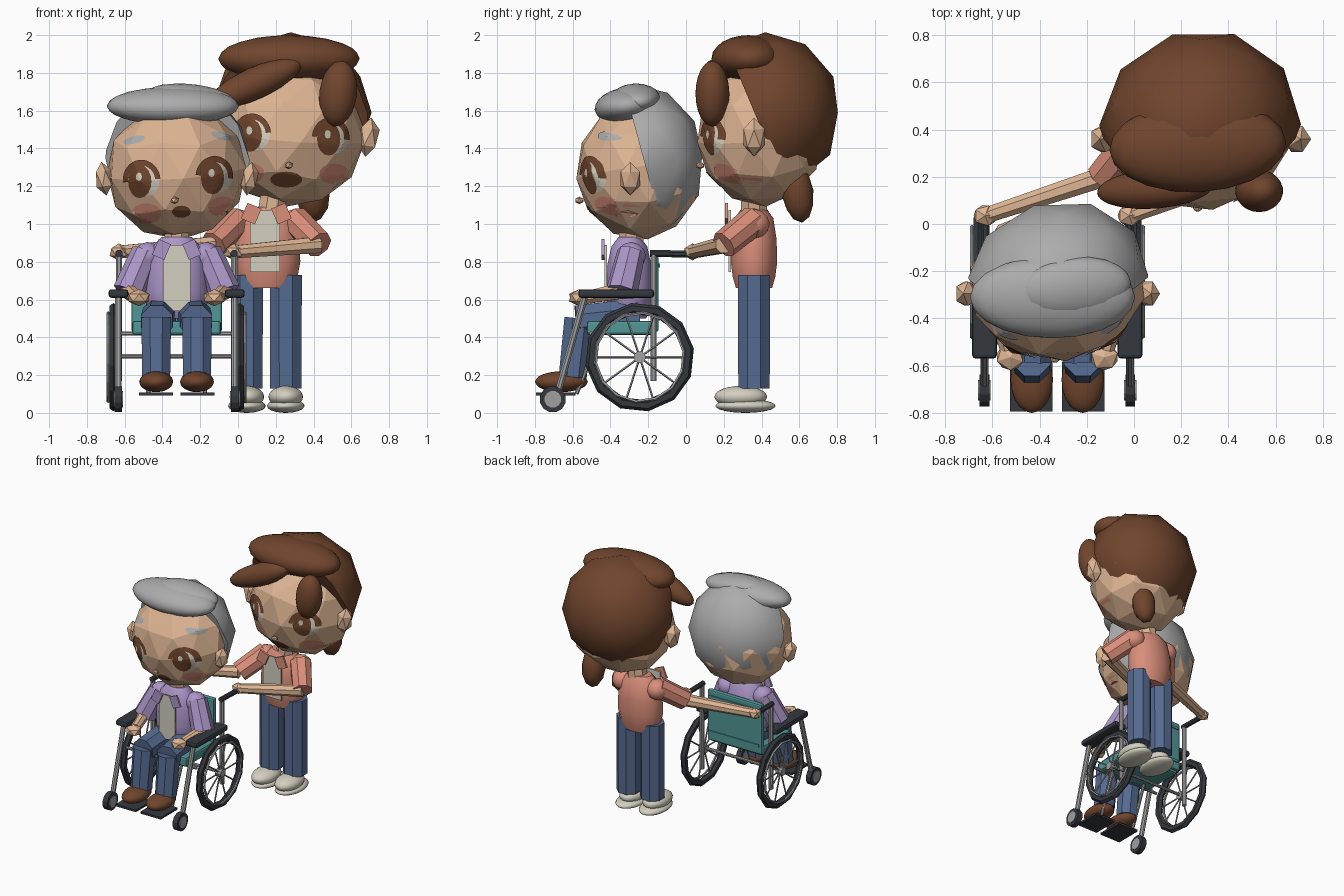
import bpy, bmesh, math
from mathutils import Vector, Matrix, Euler
from mathutils.bvhtree import BVHTree

if "Cube" in bpy.data.objects:
    bpy.data.objects.remove(bpy.data.objects["Cube"])


def mat(name, r, g, b):
    m = bpy.data.materials.new(name)
    lin = [((c / 255 + 0.055) / 1.055) ** 2.4 for c in (r, g, b)]
    m.diffuse_color = (*lin, 1)
    m.use_nodes = True
    m.node_tree.nodes["Principled BSDF"].inputs["Base Color"].default_value = m.diffuse_color
    return m


BROWN = mat("brown", 112, 69, 45)
GREY = mat("grey_hair", 172, 172, 172)
SKIN = mat("skin", 222, 181, 148)
SALMON = mat("salmon", 218, 142, 122)
PURPLE = mat("lilac", 172, 150, 200)
JEANS = mat("denim", 86, 107, 145)
TEAL = mat("teal", 82, 150, 150)
DARK = mat("charcoal", 52, 56, 62)
CREAM = mat("cream", 212, 207, 192)
METAL = mat("metal", 160, 160, 160)


def finish(name, bm, m, smooth=False, angle=40):
    bmesh.ops.recalc_face_normals(bm, faces=bm.faces)
    me = bpy.data.meshes.new(name)
    bm.to_mesh(me)
    bm.free()
    me.materials.append(m)
    ob = bpy.data.objects.new(name, me)
    bpy.context.collection.objects.link(ob)
    if smooth:
        bpy.ops.object.select_all(action='DESELECT')
        ob.select_set(True)
        bpy.context.view_layer.objects.active = ob
        bpy.ops.object.shade_smooth_by_angle(angle=math.radians(angle))
    return ob


def blob(name, m, loc, r, rot=(0, 0, 0), sub=2, smooth=True, cut=None):
    """Ellipsoid; cut=(point, normal) keeps only the side the normal points to."""
    bm = bmesh.new()
    bmesh.ops.create_icosphere(bm, subdivisions=sub, radius=1)
    M = Matrix.Translation(loc) @ Euler(rot).to_matrix().to_4x4() @ Matrix.Diagonal((*r, 1))
    bm.transform(M)
    if cut:
        g = bm.verts[:] + bm.edges[:] + bm.faces[:]
        bmesh.ops.bisect_plane(bm, geom=g, plane_co=cut[0], plane_no=cut[1], clear_inner=True)
        bmesh.ops.holes_fill(bm, edges=[e for e in bm.edges if e.is_boundary])
    return finish(name, bm, m, smooth, 60)


def tube(name, m, a, b, r1, r2=None, n=8, smooth=False):
    a, b = Vector(a), Vector(b)
    bm = bmesh.new()
    bmesh.ops.create_cone(bm, cap_ends=True, segments=n, radius1=r1,
                          radius2=r1 if r2 is None else r2, depth=(b - a).length)
    q = (b - a).to_track_quat('Z', 'Y').to_matrix().to_4x4()
    bm.transform(Matrix.Translation((a + b) / 2) @ q @ Matrix.Rotation(math.pi / n, 4, 'Z'))
    return finish(name, bm, m, smooth)


def box(name, m, loc, size, rot=(0, 0, 0), bevel=0.0):
    bm = bmesh.new()
    bmesh.ops.create_cube(bm, size=1)
    bm.transform(Matrix.Diagonal((*size, 1)))
    if bevel:
        bmesh.ops.bevel(bm, geom=bm.edges[:], offset=bevel, segments=2, profile=0.5, affect='EDGES')
    bm.transform(Matrix.Translation(loc) @ Euler(rot).to_matrix().to_4x4())
    return finish(name, bm, m)


def lathe(name, m, x, y, prof, depth, n=14):
    """Turned body, flattened front to back; prof = (radius, z) pairs."""
    bm = bmesh.new()
    rings = [[bm.verts.new((x + r * math.cos(t * math.tau / n),
                            y + r * depth * math.sin(t * math.tau / n), z))
              for t in range(n)] for r, z in prof]
    for p, q in zip(rings, rings[1:]):
        for i in range(n):
            bm.faces.new((p[i], p[(i + 1) % n], q[(i + 1) % n], q[i]))
    bm.faces.new(rings[0])
    bm.faces.new(rings[-1])
    return finish(name, bm, m, True)


def ring(name, m, c, R, r, width, n, k):
    """Torus around the x axis with an elliptical section."""
    bm = bmesh.new()
    vs = [[bm.verts.new((c[0] + width * math.sin(b * math.tau / k),
                         c[1] + (R + r * math.cos(b * math.tau / k)) * math.cos((a + .3) * math.tau / n),
                         c[2] + (R + r * math.cos(b * math.tau / k)) * math.sin((a + .3) * math.tau / n)))
           for b in range(k)] for a in range(n)]
    for a in range(n):
        for b in range(k):
            A, B = vs[a], vs[(a + 1) % n]
            bm.faces.new((A[b], B[b], B[(b + 1) % k], A[(b + 1) % k]))
    return finish(name, bm, m)


def decal(name, m, head, x, z, rx, rz, lift=0.004, tilt=0.0, n=16, top=False):
    """Thin painted ellipse laid on the front of a head; top keeps an upper arc only."""
    me = head.data
    tree = BVHTree.FromPolygons([v.co for v in me.vertices], [p.vertices[:] for p in me.polygons])
    bm = bmesh.new()
    fr = (0.72, 0.86, 1.0) if top else (0.02, 0.25, 0.5, 0.75, 1.0)
    span = math.pi if top else math.tau
    rows = []
    for f in fr:
        row = []
        for i in range(n + 1 if top else n):
            t = span * i / n
            u, w = rx * f * math.cos(t), rz * f * math.sin(t)
            px, pz = x + u * math.cos(tilt) - w * math.sin(tilt), z + u * math.sin(tilt) + w * math.cos(tilt)
            hit = tree.ray_cast(Vector((px, -3, pz)), Vector((0, 1, 0)))[0]
            if hit is None:
                hit = tree.find_nearest(Vector((px, head["front"], pz)))[0]
            row.append(bm.verts.new((hit.x, hit.y - lift, hit.z)))
        rows.append(row)
    for p, q in zip(rows, rows[1:]):
        for i in range(n):
            j = i + 1 if top else (i + 1) % n
            bm.faces.new((p[i], p[j], q[j], q[i]))
    if not top:
        bm.faces.new(rows[0])
    return finish(name, bm, m)


def face(who, head, eyes, brow, mouth, cheeks, nose, front):
    head["front"] = front
    for s, (x, z) in zip((-1, 1), eyes):
        decal(who + "_eye_white", CREAM, head, x + 0.02, z, 0.075, 0.085, 0.004)
        decal(who + "_iris", BROWN, head, x - 0.01, z - 0.005, 0.062, 0.088, 0.007)
        decal(who + "_eye_glint", CREAM, head, x - 0.015, z + 0.02, 0.016, 0.022, 0.0095)
        decal(who + "_lashes", BROWN, head, x, z, 0.1, 0.11, 0.009, 0.1 * -s, top=True)
        if brow:
            decal(who + "_brow", brow, head, x + 0.04 * s, z + 0.215, 0.06, 0.02, 0.005, -0.25 * s)
    for x, z in cheeks:
        decal(who + "_cheek", SALMON, head, x, z, 0.08, 0.055, 0.003)
    decal(who + "_mouth", BROWN, head, *mouth, 0.006)
    blob(who + "_nose", SKIN, nose, (0.025, 0.025, 0.02), sub=1, smooth=False)


# ---------- seated elder ----------
CX = -0.325
head = blob("elder_head", SKIN, (-0.325, -0.25, 1.28), (0.378, 0.335, 0.365), (0.12, -0.08, 0.1), smooth=False)
face("elder", head, [(-0.51, 1.23), (-0.125, 1.25)], GREY, (-0.30, 1.065, 0.05, 0.032),
     [(-0.485, 1.055), (-0.08, 1.09)], (-0.335, -0.565, 1.125), -0.5)
blob("elder_back_hair", GREY, (-0.325, -0.245, 1.335), (0.395, 0.34, 0.405), (0.1, 0, 0.3),
     cut=((0, -0.24, 1.4), (0, 1, 0.27)))
blob("elder_fringe", GREY, (-0.345, -0.31, 1.625), (0.35, 0.175, 0.1), (0.12, 0, 0), 3)
blob("elder_quiff", GREY, (-0.25, -0.27, 1.665), (0.24, 0.13, 0.075), (0.1, 0.1, 0.1), 3)
for s in (-1, 1):
    blob("elder_ear", SKIN, (CX + s * 0.385, -0.295, 1.24), (0.05, 0.06, 0.09), (0, s * 0.15, 0), 1, False)
tube("elder_neck", SKIN, (CX, -0.29, 0.86), (CX, -0.29, 0.98), 0.07)
lathe("elder_torso", PURPLE, CX, -0.3, [(0.12, 0.5), (0.16, 0.55), (0.168, 0.65), (0.16, 0.78),
                                        (0.13, 0.88), (0.08, 0.93)], 0.75)
box("elder_shirt_front", CREAM, (CX, -0.425, 0.715), (0.145, 0.012, 0.35))
for s in (-1, 1):
    X = lambda d: CX + s * d
    box("elder_collar", PURPLE, (X(0.08), -0.44, 0.865), (0.07, 0.015, 0.09), (0, -s * 0.4, 0))
    blob("elder_shoulder", PURPLE, (X(0.155), -0.29, 0.83), (0.08, 0.08, 0.075))
    tube("elder_sleeve", PURPLE, (X(0.165), -0.29, 0.85), (X(0.255), -0.34, 0.64), 0.075, 0.085)
    tube("elder_forearm", SKIN, (X(0.255), -0.35, 0.645), (X(0.21), -0.53, 0.61), 0.045, 0.036)
    blob("elder_hand", SKIN, (X(0.2), -0.565, 0.61), (0.065, 0.06, 0.045), (0, 0, s * 0.3), 1, False)
    tube("elder_thigh", JEANS, (X(0.09), -0.25, 0.52), (X(0.105), -0.58, 0.485), 0.095, 0.09)
    tube("elder_shin", JEANS, (X(0.108), -0.565, 0.5), (X(0.108), -0.60, 0.19), 0.085, 0.08)
    blob("elder_shoe", BROWN, (X(0.108), -0.66, 0.165), (0.09, 0.14, 0.055), sub=3)

# ---------- wheelchair ----------
box("seat", TEAL, (CX, -0.345, 0.45), (0.47, 0.36, 0.075), bevel=0.015)
box("backrest", TEAL, (CX, -0.165, 0.63), (0.48, 0.04, 0.4), bevel=0.012)
for z in (0.5, 0.78):
    box("backrest_seam", TEAL, (CX, -0.143, z), (0.44, 0.012, 0.02))
tube("axle", METAL, (CX - 0.35, -0.245, 0.3), (CX + 0.35, -0.245, 0.3), 0.012)
tube("cross_bar", METAL, (CX - 0.31, -0.5, 0.42), (CX + 0.31, -0.5, 0.42), 0.012)
for s in (-1, 1):
    X = lambda d: CX + s * d
    ring("tyre", DARK, (X(0.335), -0.245, 0.295), 0.26, 0.03, 0.024, 12, 6)
    ring("push_rim", METAL, (X(0.362), -0.245, 0.295), 0.235, 0.009, 0.009, 14, 5)
    tube("hub", METAL, (X(0.315), -0.245, 0.295), (X(0.365), -0.245, 0.295), 0.032, n=10)
    for i in range(10):
        a = math.tau * i / 10
        tube("spoke", METAL, (X(0.338), -0.245, 0.295),
             (X(0.338), -0.245 + 0.245 * math.cos(a), 0.295 + 0.245 * math.sin(a)), 0.006, n=5)
    tube("rear_post", METAL, (X(0.305), -0.172, 0.17), (X(0.305), -0.172, 0.85), 0.018)
    tube("handle_bar", DARK, (X(0.305), -0.19, 0.845), (X(0.305), 0.03, 0.84), 0.02)
    tube("front_post", METAL, (X(0.308), -0.535, 0.62), (X(0.308), -0.68, 0.1), 0.019)
    box("armrest", DARK, (X(0.308), -0.37, 0.632), (0.105, 0.4, 0.045), bevel=0.015)
    tube("caster", DARK, (X(0.288), -0.705, 0.072), (X(0.33), -0.705, 0.072), 0.07, n=12)
    tube("caster_hub", METAL, (X(0.283), -0.705, 0.072), (X(0.335), -0.705, 0.072), 0.045, n=12)
    tube("footrest_arm", METAL, (X(0.15), -0.45, 0.42), (X(0.15), -0.58, 0.1), 0.012)
    box("footplate", DARK, (X(0.11), -0.69, 0.1), (0.18, 0.21, 0.016))

# ---------- standing carer ----------
BX, BY = 0.15, 0.36
head = blob("carer_head", SKIN, (0.285, 0.39, 1.465), (0.395, 0.335, 0.375), (0.1, 0.06, 0.15), smooth=False)
face("carer", head, [(0.075, 1.475), (0.49, 1.455)], None, (0.255, 1.235, 0.085, 0.042),
     [(0.06, 1.27), (0.51, 1.265)], (0.27, 0.075, 1.31), 0.15)
blob("carer_back_hair", BROWN, (0.28, 0.42, 1.59), (0.43, 0.4, 0.425), (0, 0, 0.3),
     cut=((0, 0.4, 1.5), (0, 1, 0.42)))
blob("carer_fringe", BROWN, (0.27, 0.33, 1.875), (0.375, 0.195, 0.125), (0, 0, 0.05), 3)
blob("carer_fringe_sweep", BROWN, (0.09, 0.15, 1.745), (0.27, 0.085, 0.085), (0, -0.42, 0.08), 3)
blob("carer_side_lock", BROWN, (0.53, 0.14, 1.69), (0.1, 0.09, 0.175), (0, 0.12, 0), 3)
blob("carer_ponytail", BROWN, (0.4, 0.59, 1.17), (0.09, 0.085, 0.165), (0.15, 0, 0))
for s in (-1, 1):
    blob("carer_ear", SKIN, (0.28 + s * 0.41, 0.36, 1.46), (0.06, 0.065, 0.105), (0, s * 0.15, 0), 1, False)
tube("carer_neck", SKIN, (0.17, BY, 1.03), (0.19, BY, 1.16), 0.075)
lathe("carer_torso", SALMON, BX, BY, [(0.14, 0.66), (0.165, 0.72), (0.18, 0.8), (0.175, 0.92),
                                      (0.15, 1.03), (0.09, 1.09)], 0.7)
box("carer_shirt_front", CREAM, (0.143, 0.232, 0.91), (0.16, 0.012, 0.33))
for s in (-1, 1):
    X = lambda d: BX + s * d
    box("carer_collar", SALMON, (X(0.08), 0.215, 1.055), (0.08, 0.015, 0.09), (0, -s * 0.4, 0))
    blob("carer_shoulder", SALMON, (X(0.15), BY, 1.0), (0.085, 0.085, 0.08))
    elbow = (X(0.28), 0.2, 0.89)
    hand = (CX + s * 0.305, 0.035, 0.852)
    tube("carer_sleeve", SALMON, (X(0.15), BY, 1.02), elbow, 0.08, 0.075)
    tube("carer_forearm", SKIN, elbow, hand, 0.047, 0.036)
    blob("carer_hand", SKIN, hand, (0.055, 0.05, 0.045), sub=1, smooth=False)
    tube("carer_leg", JEANS, (X(0.103), BY, 0.73), (X(0.103), BY, 0.13), 0.092, 0.09)
    blob("carer_shoe", CREAM, (X(0.103), 0.29, 0.085), (0.092, 0.14, 0.058), sub=3)
    blob("carer_sole", CREAM, (X(0.103), 0.315, 0.037), (0.1, 0.16, 0.037), sub=3)
